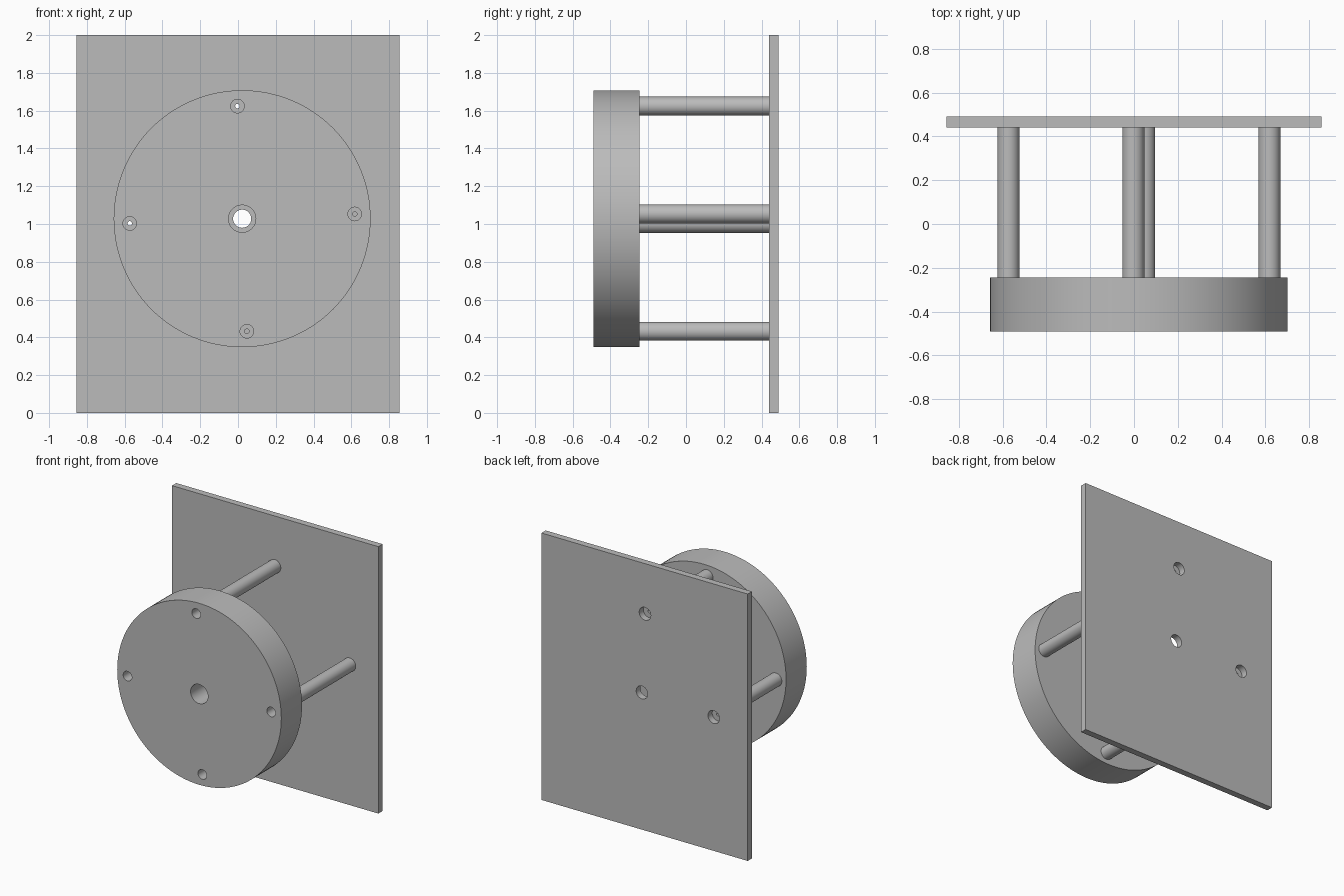
import bpy, bmesh
from math import pi, cos, sin, radians

cube = bpy.data.objects.get("Cube")
if cube:
    bpy.data.objects.remove(cube, do_unlink=True)

# Single plain metal colour
grey = bpy.data.materials.new("metal_grey")
grey.use_nodes = True
colour = (0.5, 0.5, 0.5, 1)
grey.diffuse_color = colour
grey.node_tree.nodes["Principled BSDF"].inputs["Base Color"].default_value = colour


def circle(x, z, r, n=48):
    return [(x + r * cos(2 * pi * i / n), z + r * sin(2 * pi * i / n)) for i in range(n)]


def drilled_slab(name, loops, y0, y1):
    """Fill an outline with holes in the xz plane and extrude it along y."""
    bm = bmesh.new()
    edges = []
    for loop in loops:
        verts = [bm.verts.new((x, y0, z)) for x, z in loop]
        edges += [bm.edges.new((v, verts[i - 1])) for i, v in enumerate(verts)]
    bmesh.ops.triangle_fill(bm, edges=edges, use_beauty=True, normal=(0, -1, 0))
    ext = bmesh.ops.extrude_face_region(bm, geom=bm.faces[:], use_keep_orig=True)
    moved = [g for g in ext["geom"] if isinstance(g, bmesh.types.BMVert)]
    bmesh.ops.translate(bm, verts=moved, vec=(0, y1 - y0, 0))
    bmesh.ops.recalc_face_normals(bm, faces=bm.faces[:])
    mesh = bpy.data.meshes.new(name)
    bm.to_mesh(mesh)
    bm.free()
    mesh.materials.append(grey)
    obj = bpy.data.objects.new(name, mesh)
    bpy.context.collection.objects.link(obj)
    bpy.ops.object.select_all(action="DESELECT")
    obj.select_set(True)
    bpy.context.view_layer.objects.active = obj
    bpy.ops.object.shade_smooth_by_angle(angle=radians(30))
    return obj


FRONT, DISC_BACK, PLATE_FRONT, BACK = -0.49, -0.245, 0.44, 0.49
CENTRE = (0.022, 1.028)
POSTS = {"top": (-0.003, 1.624), "right": (-0.573, 1.003),
         "left": (0.618, 1.053), "bottom": (0.047, 0.432)}

# Back plate, drilled at the centre and behind two of the posts
W = 0.855
rectangle = [(-W, 0), (W, 0), (W, 2), (-W, 2)]
plate_holes = [circle(*p, 0.048) for p in (CENTRE, POSTS["top"], POSTS["right"])]
drilled_slab("back_plate", [rectangle] + plate_holes, PLATE_FRONT, BACK)

# Thick front disc with a centre bore and four screw holes
screw_holes = [circle(*p, 0.036, 32) for p in POSTS.values()]
drilled_slab("front_disc", [circle(*CENTRE, 0.68, 128), circle(*CENTRE, 0.072)] + screw_holes,
             FRONT, DISC_BACK)

# Hollow spacer posts
for side, p in POSTS.items():
    drilled_slab(side + "_post", [circle(*p, 0.05), circle(*p, 0.012, 24)],
                 DISC_BACK, PLATE_FRONT)
